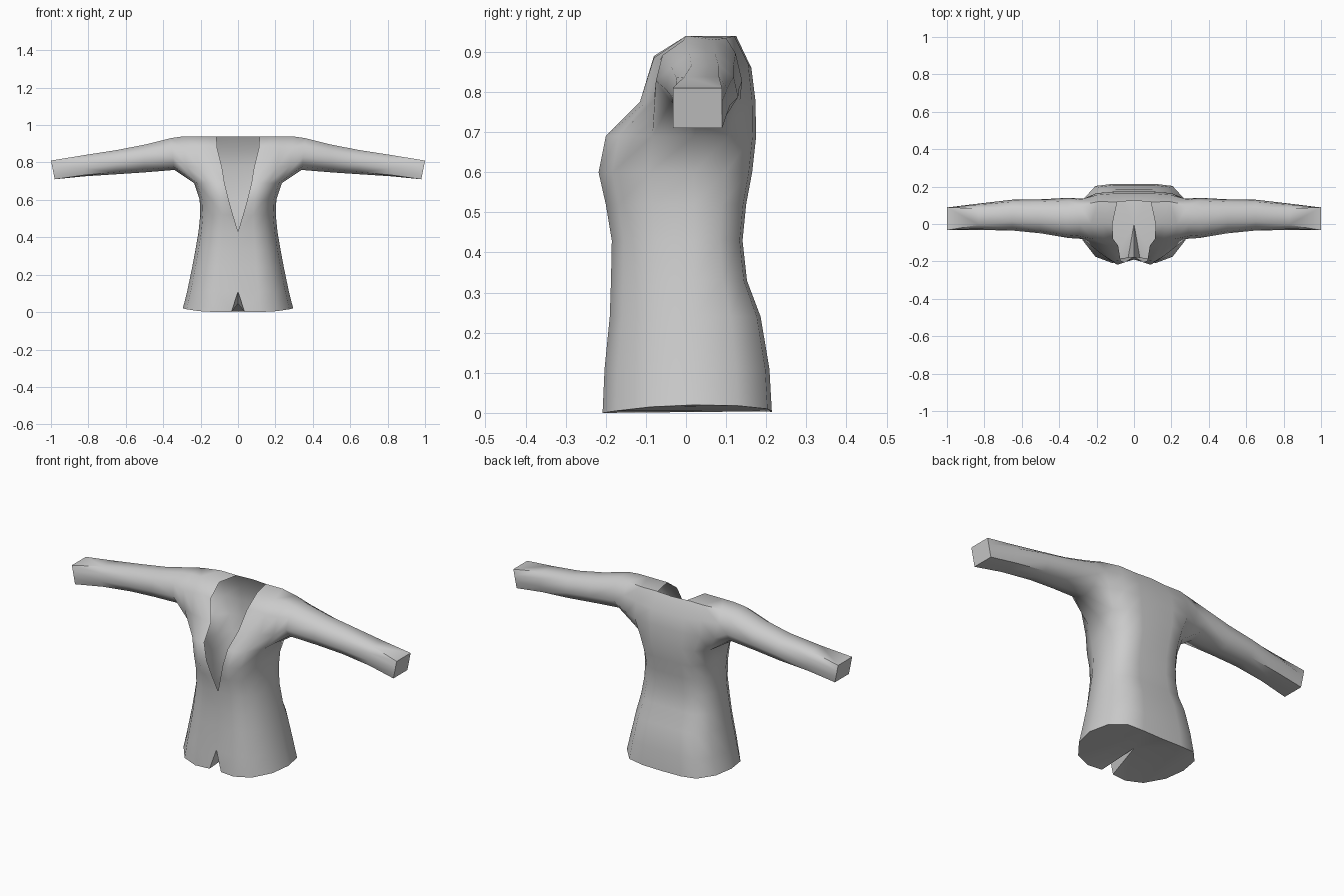
import bpy, bmesh, math

if "Cube" in bpy.data.objects:
    bpy.data.objects.remove(bpy.data.objects["Cube"])

# Torso rings: z, centre-front y, front y, back y, half width, centre opening
RINGS = [
    (0.01, -.200, -.208, .214, .295, .035),
    (0.11, -.190, -.203, .208, .272, 0),
    (0.24, -.175, -.190, .186, .245, 0),
    (0.33, -.175, -.187, .152, .228, 0),
    (0.43, -.175, -.185, .141, .211, 0),
    (0.52, -.192, -.200, .150, .202, .027),
    (0.60, -.205, -.218, .165, .205, .050),
    (0.69, -.195, -.200, .175, .235, .072),
]
# Chest, shoulder and ridge rows: front neck edge -> arm hole, arm hole -> back centre
UPPER = [
    [(.085, -.115, .77), (.14, -.115, .775), (.21, -.10, .775), (.275, -.08, .78), None,
     (.27, .135, .78), (.20, .165, .78), (.10, .173, .78), (0, .173, .78)],
    [(.112, -.08, .88), (.16, -.08, .89), (.22, -.08, .885), (.29, -.065, .88), None,
     (.29, .13, .87), (.20, .155, .87), (.10, .163, .86), (0, .163, .86)],
    [(.115, 0, .94), (.17, 0, .94), (.23, 0, .94), (.29, 0, .94), None,
     (.29, .10, .935), (.19, .12, .94), (.09, .118, .94), (0, .125, .94)],
]
# Sleeve sections: top x, bottom x, y range, z range, squareness
SLEEVE = [
    (.36, .34, -.075, .140, .760, .930, 0),
    (.50, .50, -.050, .132, .747, .895, 0),
    (.65, .65, -.035, .130, .737, .866, .1),
    (.83, .82, -.032, .110, .726, .838, .4),
    (1.0, .98, -.033, .090, .710, .810, 1),
]
ROUND = [(-.65, -.8), (-1, -.2), (-.85, .55), (-.35, 1), (.35, 1),
         (.85, .6), (1, -.2), (.65, -.8), (0, -1)]
SQUARE = [(-1, -1), (-1, -.33), (-1, .33), (-1, 1), (1, 1),
          (1, .33), (1, -.33), (1, -1), (0, -1)]

bm = bmesh.new()


def torso_ring(z, yc, yf, yb, w, opening):
    hem = z < .05
    pts = [(opening, yc, z), (max(.4 * w, opening + .04), yf, z), (.70 * w, yf * .84, z),
           (.93 * w, yf * .42, z), (w, .02, z), (.93 * w, yb * .6, z),
           (.70 * w, yb * .95, z), (.4 * w, yb, z), (0, yb, z)]
    if hem:  # the hem rises slightly at the sides
        rise = (0, 0, .005, .015, .02, .018, .01, .004, .002)
        pts = [(x, y, r) for (x, y, _), r in zip(pts, rise)]
    return [bm.verts.new(p) for p in pts]


# Body
rows = [torso_ring(*r) for r in RINGS]
rows += [[bm.verts.new(p) if p else None for p in row] for row in UPPER]
for a, b in zip(rows, rows[1:]):
    for i in range(8):
        quad = (a[i], a[i + 1], b[i + 1], b[i])
        if None not in quad:
            bm.faces.new(quad)

# Shoulder top
t = rows[-1]
for ids in ((0, 1, 6, 7), (1, 2, 6), (2, 3, 5, 6)):
    bm.faces.new([t[i] for i in ids])

# Sleeve, growing out of the arm hole
r, a, b = rows[7], rows[8], rows[9]
loop = [r[3], a[3], b[3], t[3], t[5], b[5], a[5], r[5], r[4]]
for xt, xb, y0, y1, z0, z1, sq in SLEEVE:
    new = []
    for p, q in zip(ROUND, SQUARE):
        u = p[0] + (q[0] - p[0]) * sq
        v = p[1] + (q[1] - p[1]) * sq
        x = xb + (xt - xb) * (v + 1) / 2
        new.append(bm.verts.new((x, (y0 + y1) / 2 + u * (y1 - y0) / 2,
                                 (z0 + z1) / 2 + v * (z1 - z0) / 2)))
    for i in range(9):
        j = (i + 1) % 9
        bm.faces.new((loop[i], loop[j], new[j], new[i]))
    loop = new
cuff = bm.faces.new(loop)

# Folded underside and front hem notch
h = rows[0]
c = bm.verts.new((0, 0, .045))
bm.faces.new(h[1:8])
for tri in ((h[0], h[1], c), (h[1], h[7], c), (h[7], h[8], c), (h[0], c, rows[1][0])):
    bm.faces.new(tri)

bmesh.ops.recalc_face_normals(bm, faces=bm.faces)
cuff.normal_update()
if cuff.normal.x < 0:
    bmesh.ops.reverse_faces(bm, faces=bm.faces)

mesh = bpy.data.meshes.new("jacket")
bm.to_mesh(mesh)
bm.free()
jacket = bpy.data.objects.new("jacket", mesh)
bpy.context.collection.objects.link(jacket)

grey = bpy.data.materials.new("light grey cloth")
grey.diffuse_color = (.6, .6, .6, 1)
grey.use_nodes = True
grey.node_tree.nodes["Principled BSDF"].inputs["Base Color"].default_value = grey.diffuse_color
mesh.materials.append(grey)

# Mirror the half and smooth it
bpy.context.view_layer.objects.active = jacket
jacket.select_set(True)
mirror = jacket.modifiers.new("mirror", 'MIRROR')
mirror.merge_threshold = .001
bpy.ops.object.modifier_apply(modifier=mirror.name)
bpy.ops.object.shade_smooth_by_angle(angle=math.radians(50))
